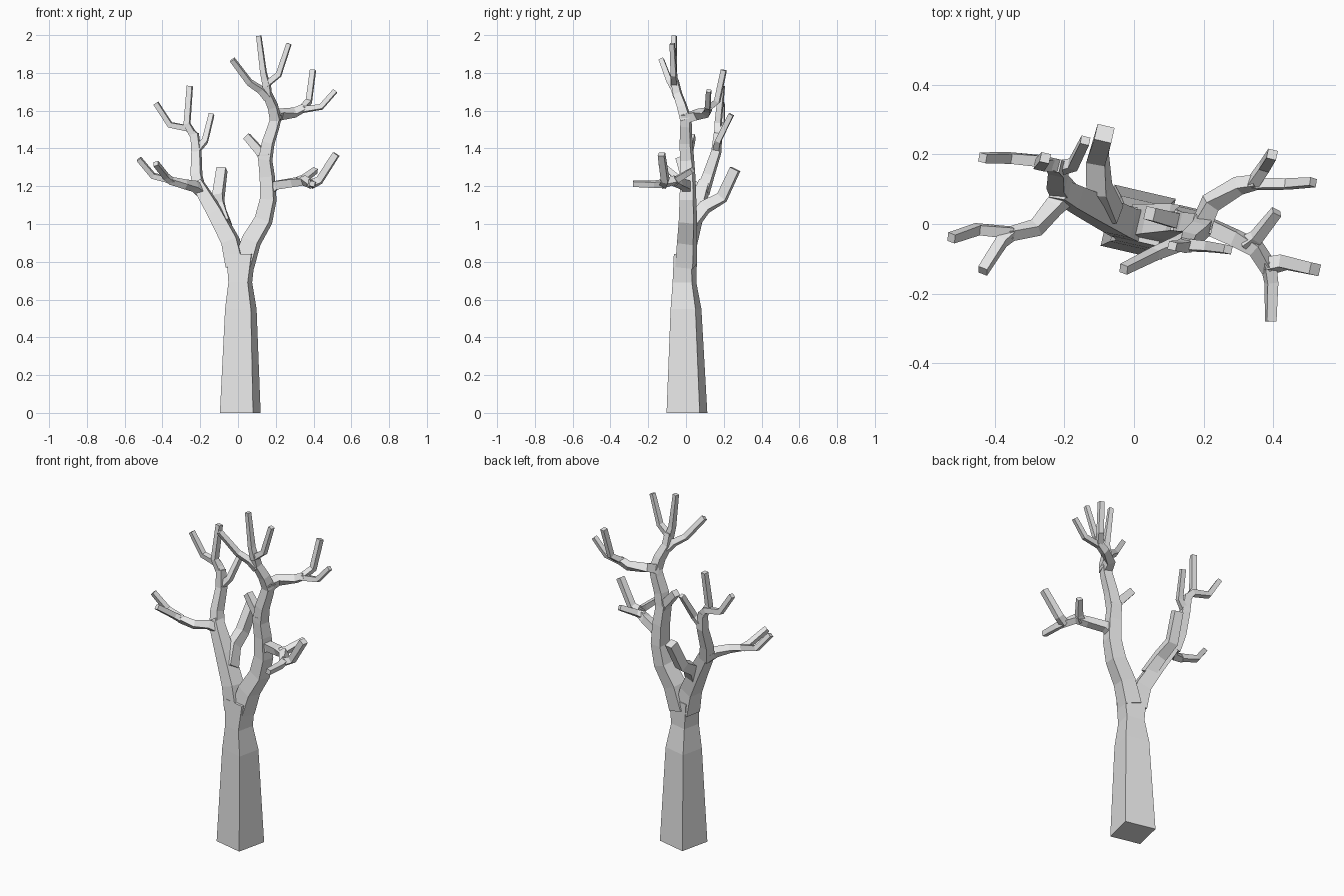
import bpy
import bmesh
import math
from mathutils import Vector, Matrix

old_cube = bpy.data.objects.get("Cube")
if old_cube:
    bpy.data.objects.remove(old_cube, do_unlink=True)

# One pale grey bark colour
bark = bpy.data.materials.new("pale_grey_bark")
bark.use_nodes = True
bark_colour = (0.8, 0.8, 0.8, 1)
bark.diffuse_color = bark_colour
bark.node_tree.nodes["Principled BSDF"].inputs["Base Color"].default_value = bark_colour

UP = Vector((0, 0, 1))
YAW = Matrix.Rotation(math.radians(-13), 3, "Z")
UNIT = 0.01  # path points and widths are in hundredths


def finish(name, bm):
    """Turn a bmesh into a flat-shaded bark object."""
    bmesh.ops.recalc_face_normals(bm, faces=bm.faces)
    mesh = bpy.data.meshes.new(name)
    bm.to_mesh(mesh)
    bm.free()
    mesh.materials.append(bark)
    obj = bpy.data.objects.new(name, mesh)
    bpy.context.scene.collection.objects.link(obj)
    return obj


def skin(bm, rings):
    """Bridge consecutive four-sided rings and cap both ends."""
    for lower, upper in zip(rings, rings[1:]):
        for i in range(4):
            j = (i + 1) % 4
            bm.faces.new((lower[i], lower[j], upper[j], upper[i]))
    bm.faces.new(rings[0][::-1])
    bm.faces.new(rings[-1])


def square_ring(bm, centre, turn, width, depth):
    corners = ((-1, -1), (1, -1), (1, 1), (-1, 1))
    return [bm.verts.new(centre + turn @ Vector((x * width / 2, y * depth / 2, 0)))
            for x, y in corners]


def limb(name, start_width, end_width, *path):
    """Sweep a tapering square section along a bent path with mitred corners."""
    points = [Vector(p) * UNIT for p in path]
    steps = [(b - a).normalized() for a, b in zip(points, points[1:])]
    bm = bmesh.new()
    rings = []
    for i, point in enumerate(points):
        before = steps[max(i - 1, 0)]
        after = steps[min(i, len(steps) - 1)]
        along = (before + after).normalized()
        turn = UP.rotation_difference(along).to_matrix() @ YAW
        blend = i / (len(points) - 1)
        width = (start_width + (end_width - start_width) * blend) * UNIT
        rings.append(square_ring(bm, point, turn, width, width))
    skin(bm, rings)
    return finish(name, bm)


# Trunk: tapers to a neck, then widens into the fork
bm = bmesh.new()
trunk_sections = (
    (1.2, 0.5, 0, 18, 18),
    (1.5, 0, 55, 14, 13.5),
    (1.2, -0.8, 69, 10.5, 10.5),
    (1.5, -0.3, 84, 13.5, 9.5),
)
skin(bm, [square_ring(bm, Vector((x, y, z)) * UNIT, YAW, w * UNIT, d * UNIT)
          for x, y, z, w, d in trunk_sections])
finish("trunk", bm)

# Right side of the fork, leaning back
limb("right_limb", 9.5, 5.5,
     (-1, 0, 78), (-4, 1, 91), (-12, 5, 106), (-18, 8, 116), (-21.5, 10, 122))
limb("right_upper_limb", 6, 3.8,
     (-20, 9, 117), (-22, 12, 126), (-22, 16, 138), (-23, 17, 148))
limb("right_back_stub", 6.5, 5,
     (-7, 3, 100), (-10, 10, 109), (-10.5, 19, 114), (-8.5, 26, 129))

# Low twigs on the right
limb("right_low_branch", 5, 3.2,
     (-19, 9, 117), (-23, 5, 120), (-28, -1, 121), (-36, -3, 123))
limb("right_low_outer_twig", 3.2, 2.6,
     (-35, -2.5, 123), (-45, -1.5, 125.5), (-52.5, -4, 134.5))
limb("right_low_front_twig", 3.2, 2.8,
     (-35, -2.5, 122.5), (-38, -5, 125), (-43.5, -13.5, 132))

# High twigs on the right
limb("right_high_outer_twig", 3.6, 2.6,
     (-23, 17, 147), (-26, 18, 150.5), (-36, 19, 152.5), (-43.5, 19, 164))
limb("right_high_middle_twig", 3.6, 2.8,
     (-23, 17, 146), (-27, 17, 153), (-25.5, 19, 173))
limb("right_high_inner_twig", 3.4, 2.6,
     (-22, 16, 139), (-17.5, 17, 144), (-14, 24, 158))

# Left side of the fork, the tallest limb
limb("left_limb", 9.5, 6,
     (3, 0, 78), (7, 0.5, 91), (13.5, 1, 102), (16, 1, 113), (15.5, 1, 125), (14, 0.5, 137))
limb("left_upper_limb", 6.2, 4.6,
     (14.5, 0.5, 134), (16, 0, 143), (19, 0, 152), (20.5, 0, 158))
limb("left_inner_stub", 5, 3.8,
     (15, 0.5, 132), (12, 1, 138), (4.5, 3, 146.5))

# Low twigs on the left
limb("left_low_branch", 5, 3.6,
     (15, 1, 117), (20, 0, 120.5), (29, -4, 122), (35, -7, 123), (39, -13, 121))
limb("left_low_front_twig", 3.6, 2.8,
     (38.5, -11, 121.5), (39.5, -17, 121), (39.3, -28, 121.3))
limb("left_low_outer_twig", 4, 3.4,
     (38.5, -12, 121), (43, -11, 123), (52, -13, 137))
limb("left_low_back_twig", 3.8, 2.8,
     (32, -6, 122.5), (35, -4, 124), (41, 3.5, 128.5))

# Back twigs on the left
limb("left_back_branch", 5.2, 3.4,
     (19.5, 0, 156), (22, 6, 158), (30, 11, 159), (35, 12, 161.5))
limb("left_back_tall_twig", 3.2, 2.8,
     (34, 11.5, 161), (37.5, 16.5, 165), (39.7, 20, 181.5))
limb("left_back_outer_twig", 3, 2.4,
     (34, 11.5, 160.5), (44, 11.5, 162), (51.5, 12, 170.5))

# Crown twigs on the left
limb("left_crown", 5.2, 3.6,
     (20, 0, 155), (18.5, -2, 162), (15.5, -4.5, 169), (15, -6, 176))
limb("left_crown_top_twig", 3.6, 2.4,
     (15.2, -6, 173), (13.5, -6.5, 180), (11, -6.3, 199.6))
limb("left_crown_outer_twig", 3.2, 2.4,
     (15, -6, 174), (21.5, -6.5, 179), (27, -7.3, 195.5))
limb("left_crown_inner_twig", 3.8, 2.6,
     (15.5, -4.5, 167), (12, -6, 171), (6, -8.5, 175), (-3, -13, 187))
